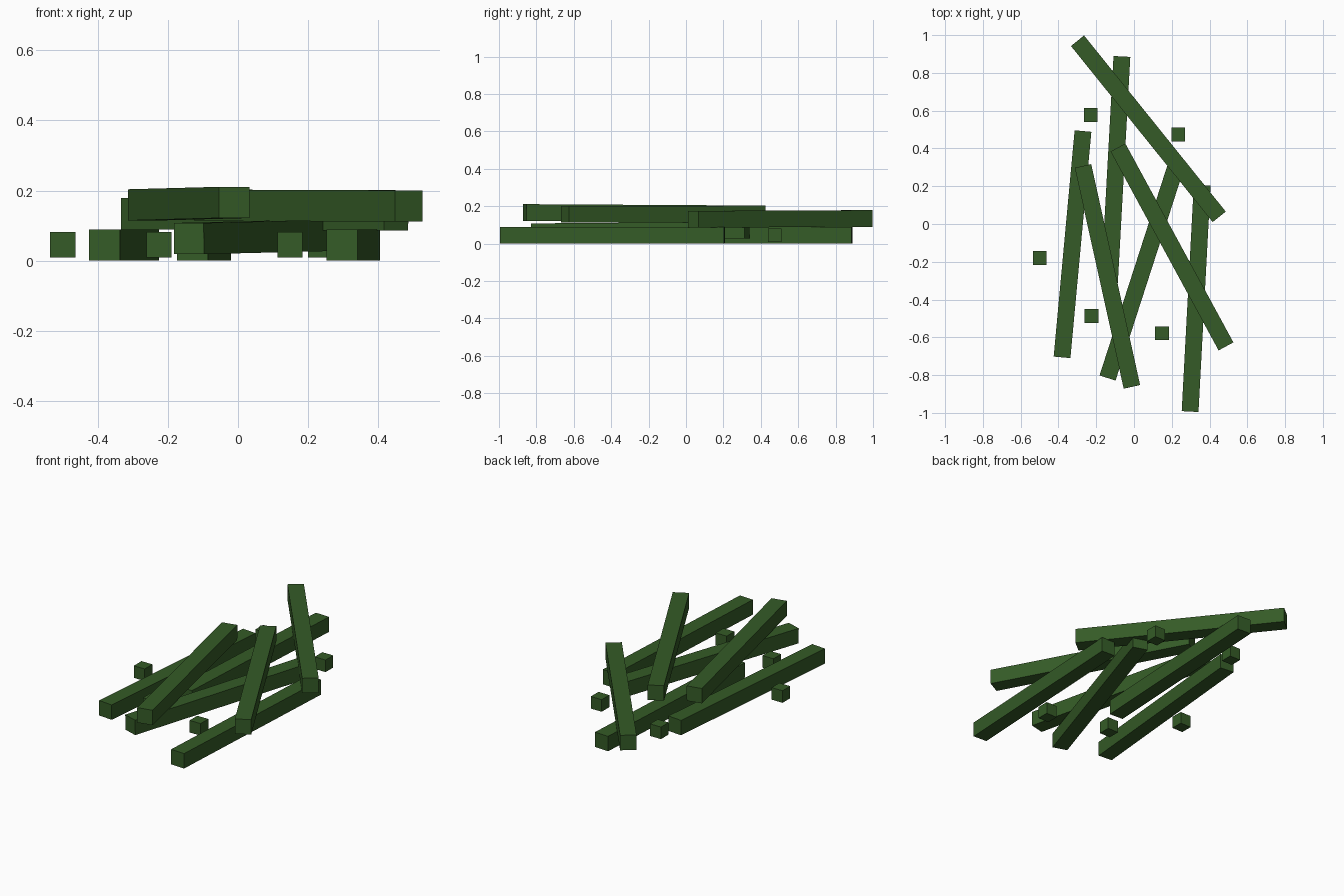
import bpy
from mathutils import Vector

if "Cube" in bpy.data.objects:
    bpy.data.objects.remove(bpy.data.objects["Cube"])

green = bpy.data.materials.new("dark_green")
green.diffuse_color = (0.035, 0.105, 0.02, 1)
green.use_nodes = True
green.node_tree.nodes["Principled BSDF"].inputs["Base Color"].default_value = green.diffuse_color


def box(name, center, size):
    bpy.ops.mesh.primitive_cube_add(size=1, location=center)
    ob = bpy.context.object
    ob.name = name
    ob.scale = size
    ob.data.materials.append(green)
    return ob


def beam(name, start, end, thick=0.089):
    # square bar whose local Y axis runs from start to end
    a, b = Vector(start), Vector(end)
    ob = box(name, (a + b) / 2, (thick, (b - a).length, thick))
    side = (b - a).cross(Vector((0, 0, 1))).normalized()
    along = (b - a).normalized()
    up = side.cross(along)
    rot = ob.matrix_world.to_3x3()
    rot.col[0], rot.col[1], rot.col[2] = side, along, up
    ob.rotation_euler = rot.to_euler()


# bottom layer of beams
beam("ground_beam_left", (-0.381, -0.706, 0.045), (-0.270, 0.492, 0.045))
beam("ground_beam_middle", (-0.130, -0.310, 0.045), (-0.064, 0.887, 0.045))
beam("ground_beam_right", (0.297, -0.993, 0.045), (0.361, 0.206, 0.045))
beam("slanted_low_beam", (-0.140, -0.815, 0.063), (0.229, 0.327, 0.072))

# beams lying across the top
beam("top_beam_left", (-0.011, -0.862, 0.166), (-0.270, 0.307, 0.159))
beam("top_beam_right", (0.487, -0.648, 0.156), (-0.085, 0.405, 0.158))
beam("top_beam_back", (0.451, 0.038, 0.130), (-0.299, 0.970, 0.134))

# scattered small blocks
blocks = [(-0.228, 0.577), (0.235, 0.474), (-0.5, -0.18),
          (-0.225, -0.487), (0.148, -0.579)]
for i, (x, y) in enumerate(blocks):
    box(f"small_block_{i + 1}", (x, y, 0.045), (0.072, 0.072, 0.072))
